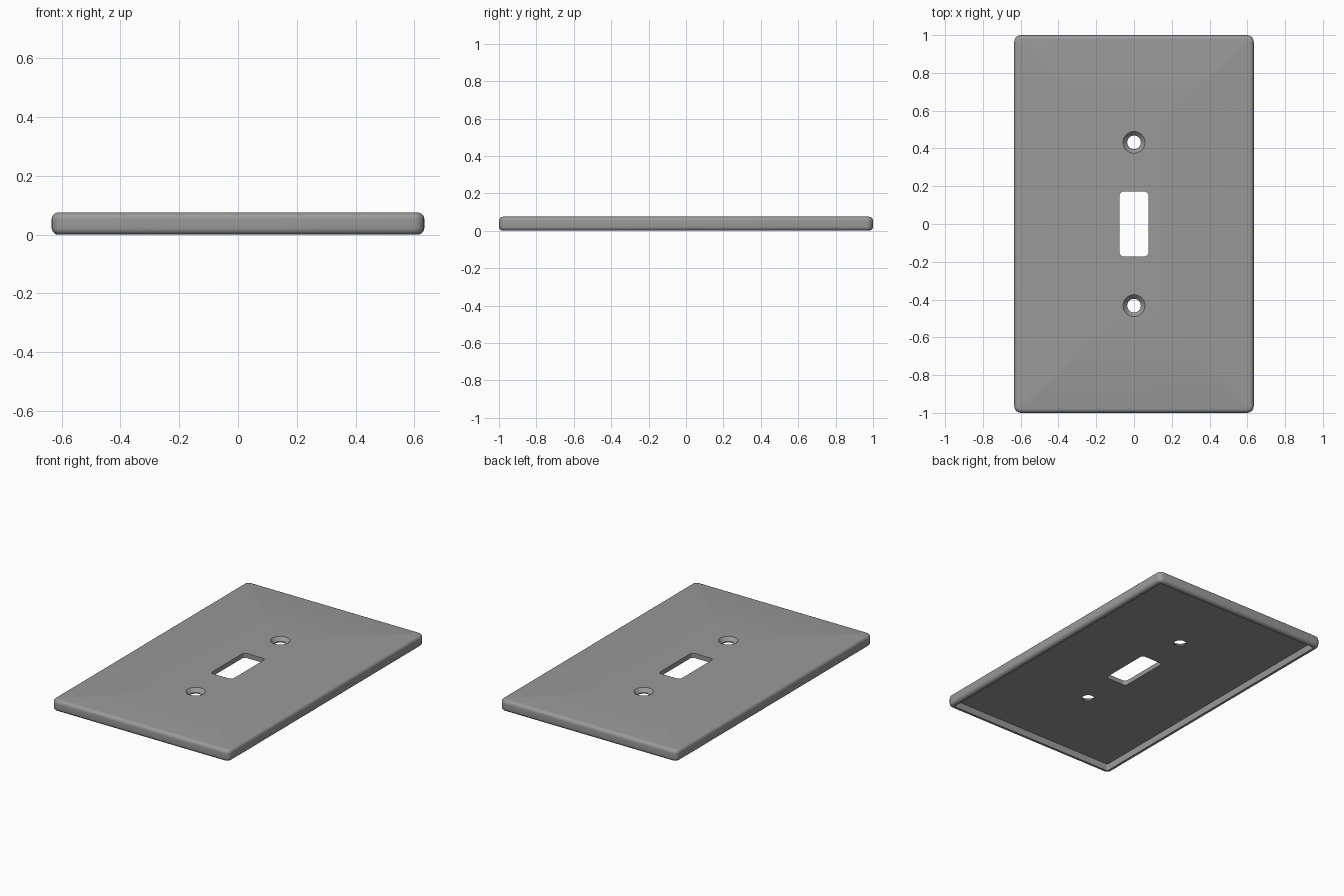
import bpy, bmesh, math

if "Cube" in bpy.data.objects:
    bpy.data.objects.remove(bpy.data.objects["Cube"])

HX, HY, TOP = 0.634, 1.0, 0.075     # outer half sizes and height
CEIL = 0.045                        # underside of the face panel
R = 0.022                           # edge rounding

bm = bmesh.new()


def rounded_rect(hx, hy, r, z, seg=6):
    """Closed ring of vertices around a rounded rectangle."""
    ring = []
    for i, (sx, sy) in enumerate(((1, 1), (-1, 1), (-1, -1), (1, -1))):
        for k in range(seg + 1):
            a = math.pi / 2 * (i + k / seg)
            ring.append(bm.verts.new((sx * (hx - r) + r * math.cos(a),
                                      sy * (hy - r) + r * math.sin(a), z)))
    return ring


def circle(y, r, z, n=32):
    return [bm.verts.new((r * math.cos(2 * math.pi * k / n),
                          y + r * math.sin(2 * math.pi * k / n), z)) for k in range(n)]


def loft(rings):
    """Skin consecutive rings; returns the first and last ring."""
    for a, b in zip(rings, rings[1:]):
        for i in range(len(a)):
            j = (i + 1) % len(a)
            bm.faces.new((a[i], a[j], b[j], b[i]))
    return rings[0], rings[-1]


def fill(rings):
    """Flat panel spanning an outer ring and its hole rings."""
    edges = []
    for ring in rings:
        for i in range(len(ring)):
            pair = (ring[i - 1], ring[i])
            edges.append(bm.edges.get(pair) or bm.edges.new(pair))
    bmesh.ops.triangle_fill(bm, edges=edges, use_beauty=True)


# Shell section as (inset, height): face edge, side, rim, inner wall
STEPS = 5
section = []
for k in range(STEPS + 1):
    a = math.pi / 2 * k / STEPS
    section.append((R * (1 - math.sin(a)), TOP - R + R * math.cos(a)))
for k in range(STEPS + 1):
    a = math.pi / 2 * k / STEPS
    section.append((R * (1 - math.cos(a)), R - R * math.sin(a)))
section += [(0.03, 0.0), (0.03, CEIL)]
shell = loft([rounded_rect(HX - d, HY - d, max(0.036 - d, 0.008), z) for d, z in section])

# Toggle slot and two countersunk screw holes
holes = [loft([rounded_rect(0.077, 0.172, 0.022, z) for z in (TOP, CEIL)])]
for y in (-0.432, 0.432):
    holes.append(loft([circle(y, r, z) for r, z in
                       ((0.058, TOP), (0.036, 0.052), (0.036, CEIL))]))

# Face panel and its underside
for side in (0, 1):
    fill([shell[side]] + [h[side] for h in holes])

bmesh.ops.recalc_face_normals(bm, faces=bm.faces)
mesh = bpy.data.meshes.new("wall_plate")
bm.to_mesh(mesh)
bm.free()

plate = bpy.data.objects.new("wall_plate", mesh)
bpy.context.collection.objects.link(plate)
grey = bpy.data.materials.new("mid grey")
grey.diffuse_color = (0.32, 0.32, 0.32, 1)
grey.use_nodes = True
grey.node_tree.nodes["Principled BSDF"].inputs["Base Color"].default_value = grey.diffuse_color
mesh.materials.append(grey)

bpy.context.view_layer.objects.active = plate
plate.select_set(True)
bpy.ops.object.shade_smooth_by_angle(angle=math.radians(30))
